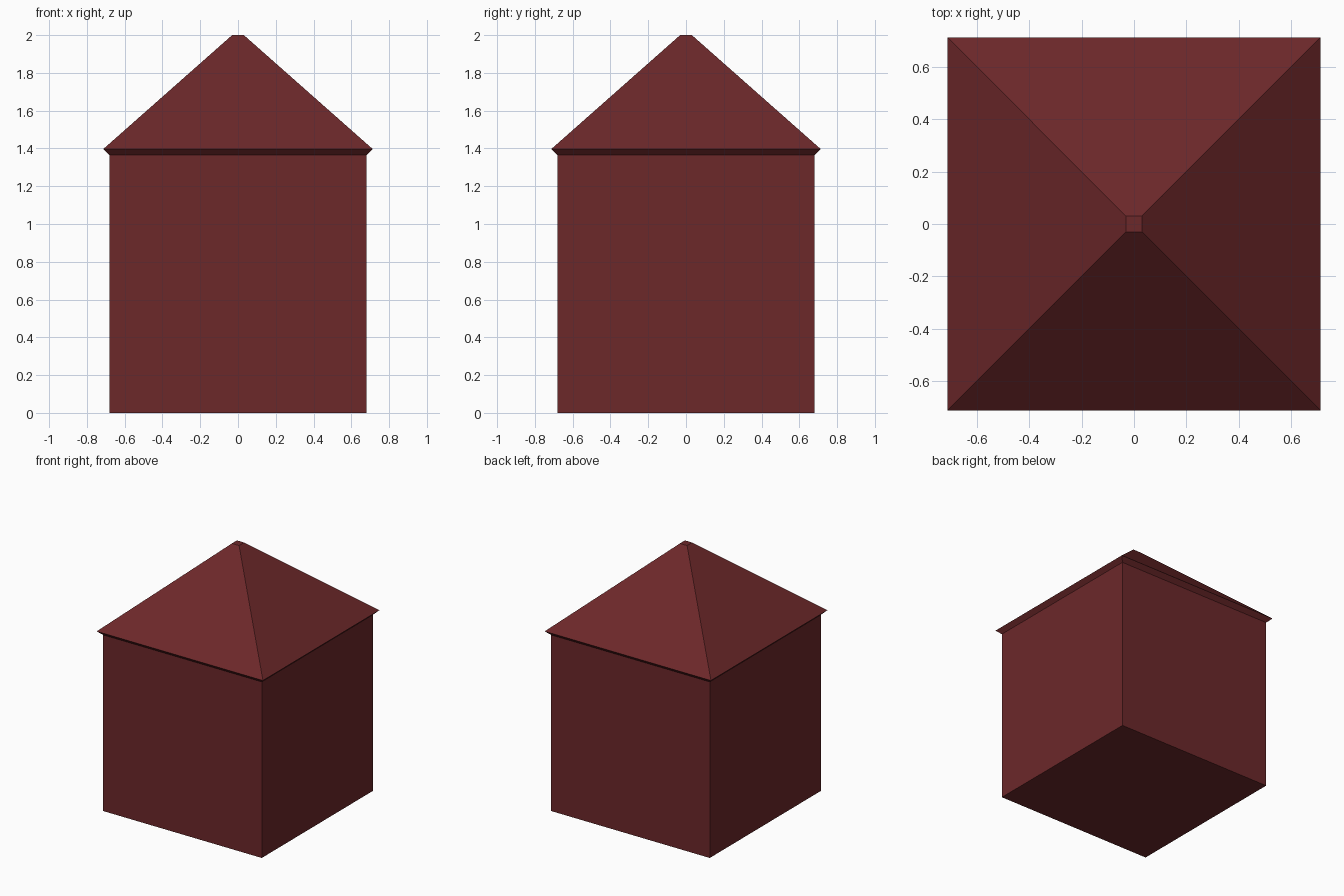
import bpy
import bmesh

default = bpy.data.objects.get("Cube")
if default:
    bpy.data.objects.remove(default, do_unlink=True)

# Single dark red paint
paint = bpy.data.materials.new("dark_red")
paint.use_nodes = True
RED = (0.15, 0.021, 0.023, 1.0)
paint.diffuse_color = RED
paint.node_tree.nodes["Principled BSDF"].inputs["Base Color"].default_value = RED


def square_loft(name, profile, cap_bottom=False, cap_top=False):
    """Stack square rings given as (half width, height) and skin them."""
    bm = bmesh.new()
    corners = [(-1, -1), (1, -1), (1, 1), (-1, 1)]
    rings = [[bm.verts.new((sx * r, sy * r, z)) for sx, sy in corners]
             for r, z in profile]
    for low, high in zip(rings, rings[1:]):
        for i in range(4):
            j = (i + 1) % 4
            bm.faces.new((low[i], low[j], high[j], high[i]))
    if cap_bottom:
        bm.faces.new(rings[0][::-1])
    if cap_top:
        bm.faces.new(rings[-1])
    mesh = bpy.data.meshes.new(name)
    bm.to_mesh(mesh)
    bm.free()
    mesh.materials.append(paint)
    obj = bpy.data.objects.new(name, mesh)
    bpy.context.collection.objects.link(obj)
    return obj


WALL, EAVE, TIP = 0.68, 0.713, 0.031
WALL_TOP, EAVE_Z, PEAK = 1.365, 1.397, 2.0

# Square block with a closed floor
square_loft("walls", [(WALL, 0), (WALL, WALL_TOP)], cap_bottom=True)

# Flared eave and pyramid roof with a small flat tip
square_loft("roof", [(WALL, WALL_TOP), (EAVE, EAVE_Z), (TIP, PEAK)], cap_top=True)
